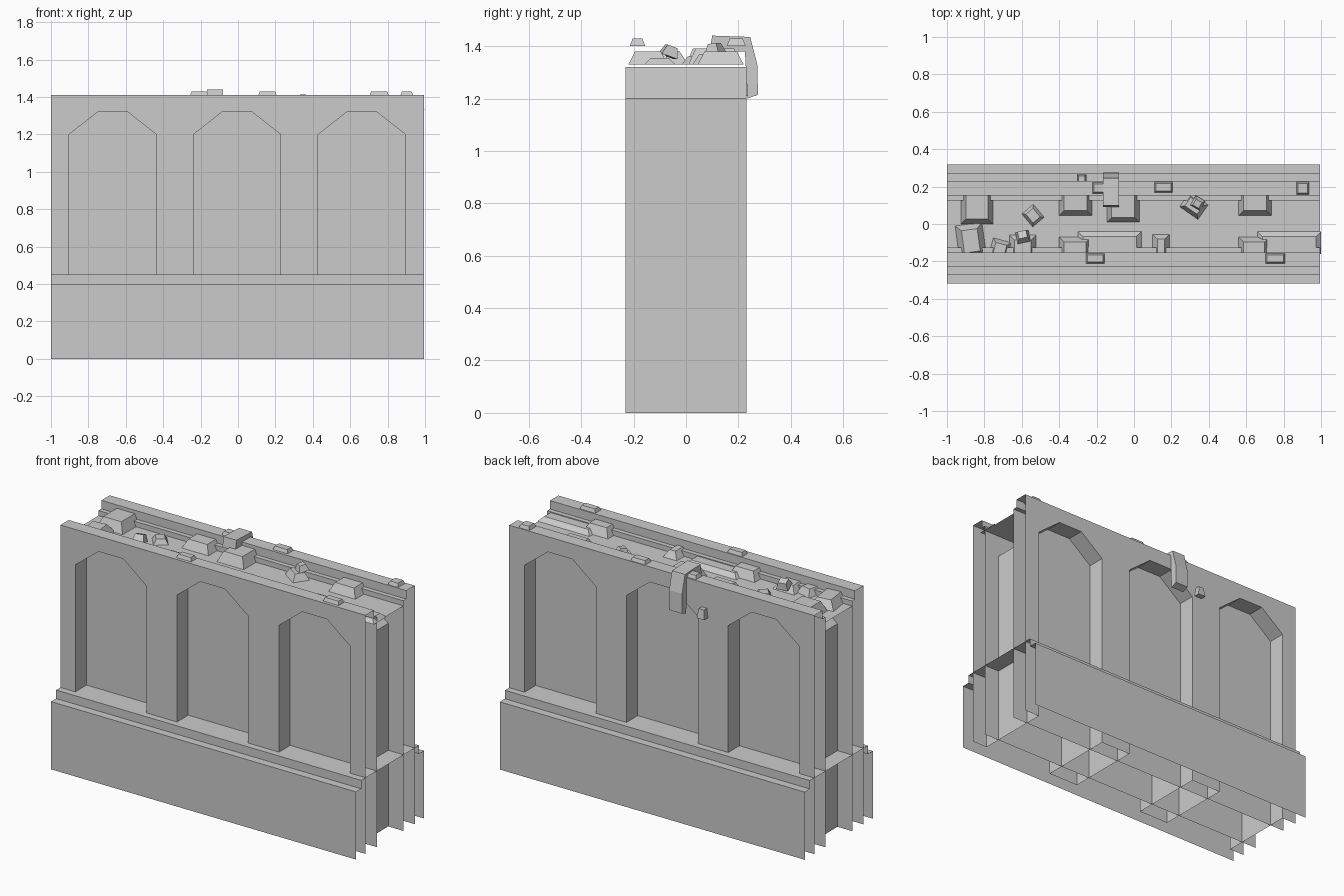
import bpy, bmesh
from math import radians
from mathutils import Matrix, Vector

if "Cube" in bpy.data.objects:
    bpy.data.objects.remove(bpy.data.objects["Cube"])

X0, X1 = -1.0, 0.995
ARCH_CENTRES = (-0.67, -0.005, 0.662)
FLOOR, TOP = 1.33, 1.41


def finish(name, bm, mirror_y=False):
    mesh = bpy.data.meshes.new(name)
    bm.to_mesh(mesh)
    bm.free()
    ob = bpy.data.objects.new(name, mesh)
    bpy.context.collection.objects.link(ob)
    if mirror_y:
        mod = ob.modifiers.new("mirror", 'MIRROR')
        mod.use_axis = (False, True, False)
        mod.use_mirror_merge = False
    return ob


def sweep(name, pts, offset, closed=False):
    """Extrude a polyline along an offset; a closed one gets end caps."""
    bm = bmesh.new()
    d = Vector(offset)
    a = [bm.verts.new(p) for p in pts]
    b = [bm.verts.new(Vector(p) + d) for p in pts]
    n = len(pts)
    for i in range(n if closed else n - 1):
        j = (i + 1) % n
        bm.faces.new((a[i], a[j], b[j], b[i]))
    if closed:
        bm.faces.new(a[::-1])
        bm.faces.new(b)
    bmesh.ops.recalc_face_normals(bm, faces=bm.faces[:])
    return finish(name, bm)


def rock(name, x0, x1, y0, y1, z0, z1, turn=0, tilt=0, inset=0.03):
    """Tapered stone block given by its base rectangle and height."""
    bm = bmesh.new()
    bmesh.ops.create_cube(bm, size=1)
    w, d, h = x1 - x0, y1 - y0, z1 - z0
    for v in bm.verts:
        k = inset if v.co.z > 0 else 0
        v.co = (v.co.x * (w - 2 * k), v.co.y * (d - 2 * k), v.co.z * h)
    m = (Matrix.Translation(((x0 + x1) / 2, (y0 + y1) / 2, (z0 + z1) / 2))
         @ Matrix.Rotation(radians(turn), 4, 'Z') @ Matrix.Rotation(radians(tilt), 4, 'X'))
    bm.transform(m)
    return finish(name, bm)


def arch(c):
    return [(c - .233, 0), (c - .233, 1.2), (c - .08, 1.32),
            (c + .08, 1.32), (c + .233, 1.2), (c + .233, 0)]


# Stepped plinth, open underneath
half = [(.318, 0), (.318, .4), (.27, .4), (.27, .45)]
plinth = [(-y, z) for y, z in half] + half[::-1]
sweep("plinth", [(X0, y, z) for y, z in plinth], (X1 - X0, 0, 0))

# Outer wall faces with three arched openings
bm = bmesh.new()
outline = [(X0, TOP), (X0, 0)] + [p for c in ARCH_CENTRES for p in arch(c)] + [(X1, 0), (X1, TOP)]
face = bm.faces.new([bm.verts.new((x, -.23, z)) for x, z in outline])
face.normal_update()
bmesh.ops.triangulate(bm, faces=[face], ngon_method='EAR_CLIP')
finish("arched_wall_face", bm, mirror_y=True)

# Arch linings running through the wall
for c in ARCH_CENTRES:
    sweep("arch_lining", [(x, -.23, z) for x, z in arch(c)], (0, .46, 0))

# Parapets, inner steps, walkway floor
half = [(.23, TOP), (.152, TOP), (.152, 1.36), (.125, 1.36), (.125, FLOOR)]
walk = [(-y, z) for y, z in half] + half[::-1]
sweep("parapet_walkway", [(X0, y, z) for y, z in walk], (X1 - X0, 0, 0))

# Recess back panels
for y in (-.125, .125):
    sweep("recess_back", [(X0, y, 0), (X0, y, FLOOR)], (X1 - X0, 0, 0))

# Rubble on the walkway
for r in [(-.925, -.755, .0, .21, 1.39), (-.40, -.225, .045, .22, 1.38),
          (-.145, .03, .01, .21, 1.39), (.56, .735, .045, .22, 1.38),
          (-.30, .04, -.16, -.04, 1.355), (.66, 1.0, -.16, -.04, 1.355),
          (-.40, -.23, -.22, -.07, 1.38), (.56, .725, -.22, -.07, 1.38),
          (.10, .19, -.20, -.055, 1.37), (-.665, -.525, -.20, -.06, 1.37)]:
    rock("rubble_block", *r[:4], FLOOR, r[4], inset=.026)
rock("rubble_block", -.945, -.80, -.18, .0, FLOOR, 1.38, turn=8)
rock("rubble_block", -.77, -.67, -.21, -.085, FLOOR, 1.37, turn=-15, inset=.02)
rock("rubble_chip", -.58, -.50, .0, .09, FLOOR, 1.36, turn=40, inset=.015)
rock("rubble_chip", .26, .38, .05, .145, FLOOR, 1.37, turn=-35, inset=.02)
rock("rubble_chip", .31, .37, .08, .14, 1.375, 1.41, turn=-30, tilt=8, inset=.012)
rock("rubble_chip", -.63, -.56, -.095, -.03, 1.36, 1.40, turn=12, tilt=-20, inset=.012)

# Loose stones on the parapets
for r in [(-.225, -.155, .16, .225), (.105, .21, .165, .228), (.865, .94, .155, .228),
          (-.26, -.155, -.215, -.155), (.70, .81, -.215, -.155)]:
    rock("parapet_stone", *r, 1.40, 1.43, inset=.012)

# Slab drooping over the back edge, and a chip on the back face
slab = [(.09, 1.38), (.10, 1.44), (.245, 1.435), (.272, 1.33),
        (.275, 1.215), (.235, 1.20), (.225, 1.38)]
sweep("hanging_slab", [(-.165, y, z) for y, z in slab], (.085, 0, 0), closed=True)
rock("wall_chip", -.305, -.255, .22, .265, 1.21, 1.265, inset=.008)
